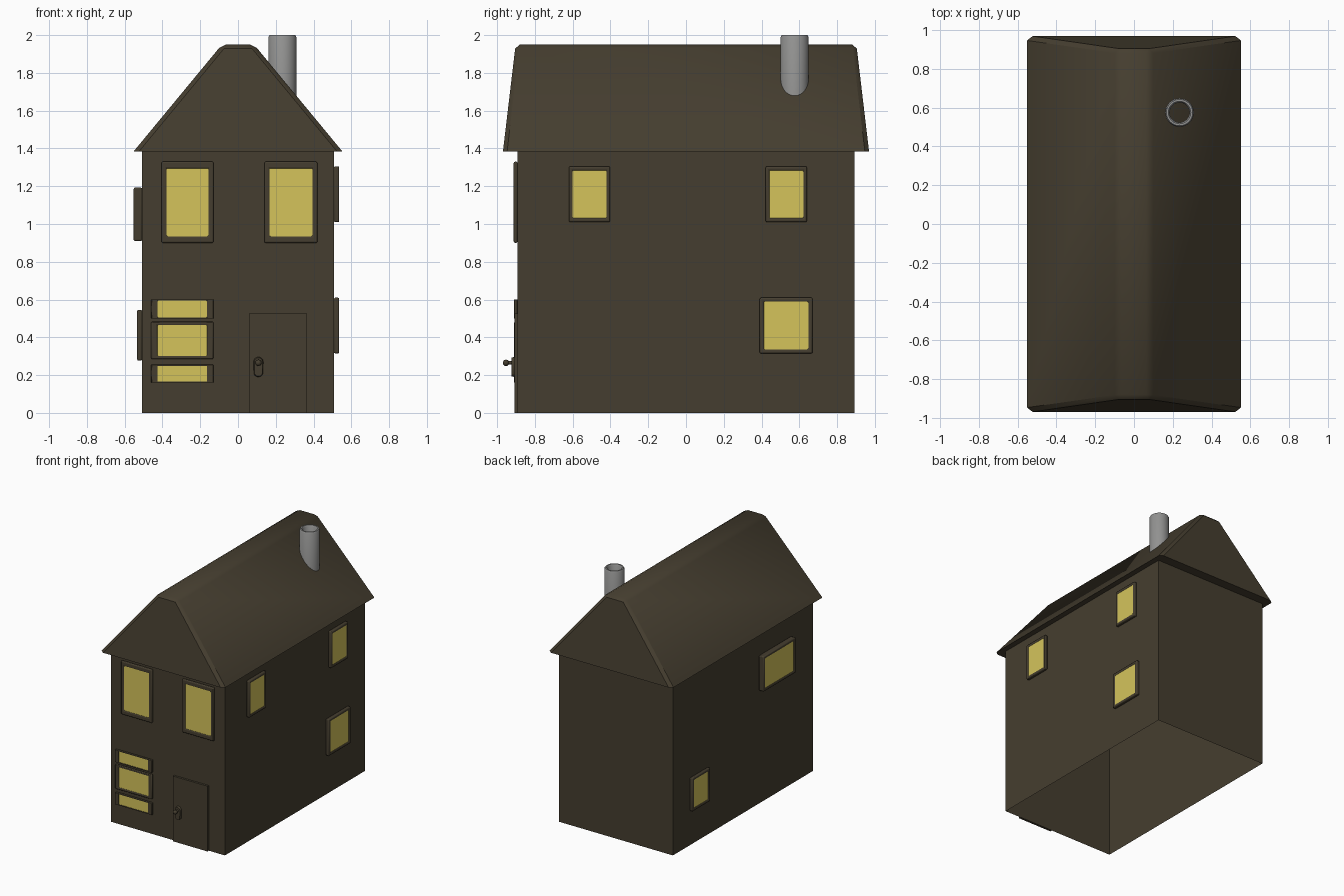
import bpy, bmesh, math
from mathutils import Vector, Matrix

if "Cube" in bpy.data.objects:
    bpy.data.objects.remove(bpy.data.objects["Cube"])


def material(name, rgb):
    m = bpy.data.materials.new(name)
    m.diffuse_color = (*rgb, 1)
    m.use_nodes = True
    m.node_tree.nodes["Principled BSDF"].inputs["Base Color"].default_value = m.diffuse_color
    return m


BROWN = material("dark brown", (0.060, 0.048, 0.029))
YELLOW = material("window yellow", (0.66, 0.55, 0.105))
GREY = material("chimney grey", (0.29, 0.29, 0.285))


def finish(name, bm, mat, angle=40, bevel=0, fix=True):
    if fix:
        bmesh.ops.recalc_face_normals(bm, faces=bm.faces)
    me = bpy.data.meshes.new(name)
    bm.to_mesh(me)
    bm.free()
    me.materials.append(mat)
    for p in me.polygons:
        p.use_smooth = True
    me.set_sharp_from_angle(angle=math.radians(angle))
    ob = bpy.data.objects.new(name, me)
    bpy.context.collection.objects.link(ob)
    if bevel:
        mod = ob.modifiers.new("soft edges", 'BEVEL')
        mod.width = bevel
        mod.segments = 2
    return ob


def box(bm, lo, hi):
    mid = [(a + b) / 2 for a, b in zip(lo, hi)]
    size = [b - a for a, b in zip(lo, hi)]
    return bmesh.ops.create_cube(
        bm, size=1, matrix=Matrix.Translation(mid) @ Matrix.Diagonal((*size, 1)))


HX, HY, EAVE = 0.508, 0.892, 1.385

# house walls, open underneath
bm = bmesh.new()
box(bm, (-HX, -HY, 0), (HX, HY, EAVE + 0.01))
bmesh.ops.recalc_face_normals(bm, faces=bm.faces)
bmesh.ops.delete(bm, geom=[f for f in bm.faces if abs(f.normal.z) > 0.5],
                 context='FACES_ONLY')
finish("walls", bm, BROWN, fix=False)

# roof: tapered block with a narrow flat ridge and bevelled edges
bm = bmesh.new()
box(bm, (-1, -1, 0), (1, 1, 1))
for v in bm.verts:
    top = v.co.z > 0.5
    v.co.x *= 0.085 if top else 0.552
    v.co.y *= 0.902 if top else 0.969
    v.co.z = 1.95 if top else EAVE
edges = [e for e in bm.edges if max(v.co.z for v in e.verts) > 1.5]
bmesh.ops.bevel(bm, geom=edges, offset=0.022, segments=1, profile=0.5,
                affect='EDGES')
finish("roof", bm, BROWN, angle=35)

# chimney: hollow pipe with softened rim, spun from a profile
bm = bmesh.new()
C = Vector((0.235, 0.575, 0))
profile = [(0.074, 1.55), (0.074, 1.99), (0.068, 2.0), (0.058, 2.0),
           (0.051, 1.99), (0.051, 1.65), (0, 1.65)]
pv = [bm.verts.new(C + Vector((r, 0, z))) for r, z in profile]
pe = [bm.edges.new(p) for p in zip(pv, pv[1:])]
bmesh.ops.spin(bm, geom=pv + pe, cent=C, axis=(0, 0, 1),
               angle=math.tau, steps=32)
bmesh.ops.remove_doubles(bm, verts=bm.verts, dist=1e-4)
finish("chimney", bm, GREY)


def place(side, u, d, z):
    """Wall position u, distance d out of the wall, height z."""
    if side == "front":
        return (u, -HY - d, z)
    return (HX + d, u, z) if side == "right" else (-HX - d, u, z)


def window(name, side, u0, u1, z0, z1, depth, bu=0.025, bz=0.025):
    # frame ring
    bm = bmesh.new()
    outer = [(u0, z0), (u1, z0), (u1, z1), (u0, z1)]
    inner = [(u0 + bu, z0 + bz), (u1 - bu, z0 + bz),
             (u1 - bu, z1 - bz), (u0 + bu, z1 - bz)]
    rings = [[bm.verts.new(place(side, u, d, z)) for u, z in ring]
             for ring, d in ((outer, 0), (outer, depth),
                             (inner, depth), (inner, 0))]
    for k in range(4):
        a, b = rings[k], rings[(k + 1) % 4]
        for i in range(4):
            j = (i + 1) % 4
            bm.faces.new((a[i], a[j], b[j], b[i]))
    finish(name + "_frame", bm, BROWN, bevel=0.007)
    # glowing pane, set just behind the frame front
    a = place(side, u0 + bu * 0.8, depth - 0.011, z0 + bz * 0.8)
    b = place(side, u1 - bu * 0.8, depth - 0.005, z1 - bz * 0.8)
    bm = bmesh.new()
    box(bm, [min(p) for p in zip(a, b)], [max(p) for p in zip(a, b)])
    finish(name + "_pane", bm, YELLOW)


# front windows
window("upper_left_window", "front", -0.405, -0.13, 0.90, 1.33, 0.02, 0.027, 0.036)
window("upper_right_window", "front", 0.14, 0.42, 0.90, 1.33, 0.02, 0.027, 0.036)
for i, (z0, z1, bz) in enumerate([(0.16, 0.255, 0.006), (0.285, 0.483, 0.018),
                                  (0.50, 0.60, 0.006)]):
    window(f"shop_window_{i}", "front", -0.46, -0.13, z0, z1, 0.018, 0.034, bz)

# right side windows
window("right_front_window", "right", -0.62, -0.402, 1.01, 1.305, 0.028, 0.02, 0.022)
window("right_back_window", "right", 0.422, 0.64, 1.01, 1.305, 0.028, 0.02, 0.022)
window("right_lower_window", "right", 0.39, 0.67, 0.315, 0.61, 0.028, 0.023, 0.022)

# left side windows
window("left_upper_window", "left", -0.61, -0.2, 0.91, 1.193, 0.044, 0.024, 0.022)
window("left_lower_window", "left", 0.45, 0.68, 0.277, 0.545, 0.026, 0.024, 0.022)

# door
bm = bmesh.new()
box(bm, (0.057, -HY - 0.017, 0), (0.365, -HY + 0.002, 0.525))
finish("door", bm, BROWN)

# door plate: stretched octagon
bm = bmesh.new()
face_y = Matrix.Rotation(math.pi / 2, 4, 'X')
bmesh.ops.create_cone(bm, cap_ends=True, segments=16, radius1=0.026,
                      radius2=0.022, depth=0.016,
                      matrix=Matrix.Translation((0.108, -HY - 0.025, 0.243)) @ face_y)
for v in bm.verts:
    v.co.z += 0.027 if v.co.z > 0.243 else -0.027
finish("door_plate", bm, BROWN)

# door knob: stem and ball
bm = bmesh.new()
bmesh.ops.create_cone(bm, cap_ends=True, segments=12, radius1=0.009,
                      radius2=0.009, depth=0.04,
                      matrix=Matrix.Translation((0.108, -0.94, 0.265)) @ face_y)
bmesh.ops.create_uvsphere(bm, u_segments=12, v_segments=8, radius=0.017,
                          matrix=Matrix.Translation((0.108, -0.953, 0.265)))
finish("door_knob", bm, BROWN)
